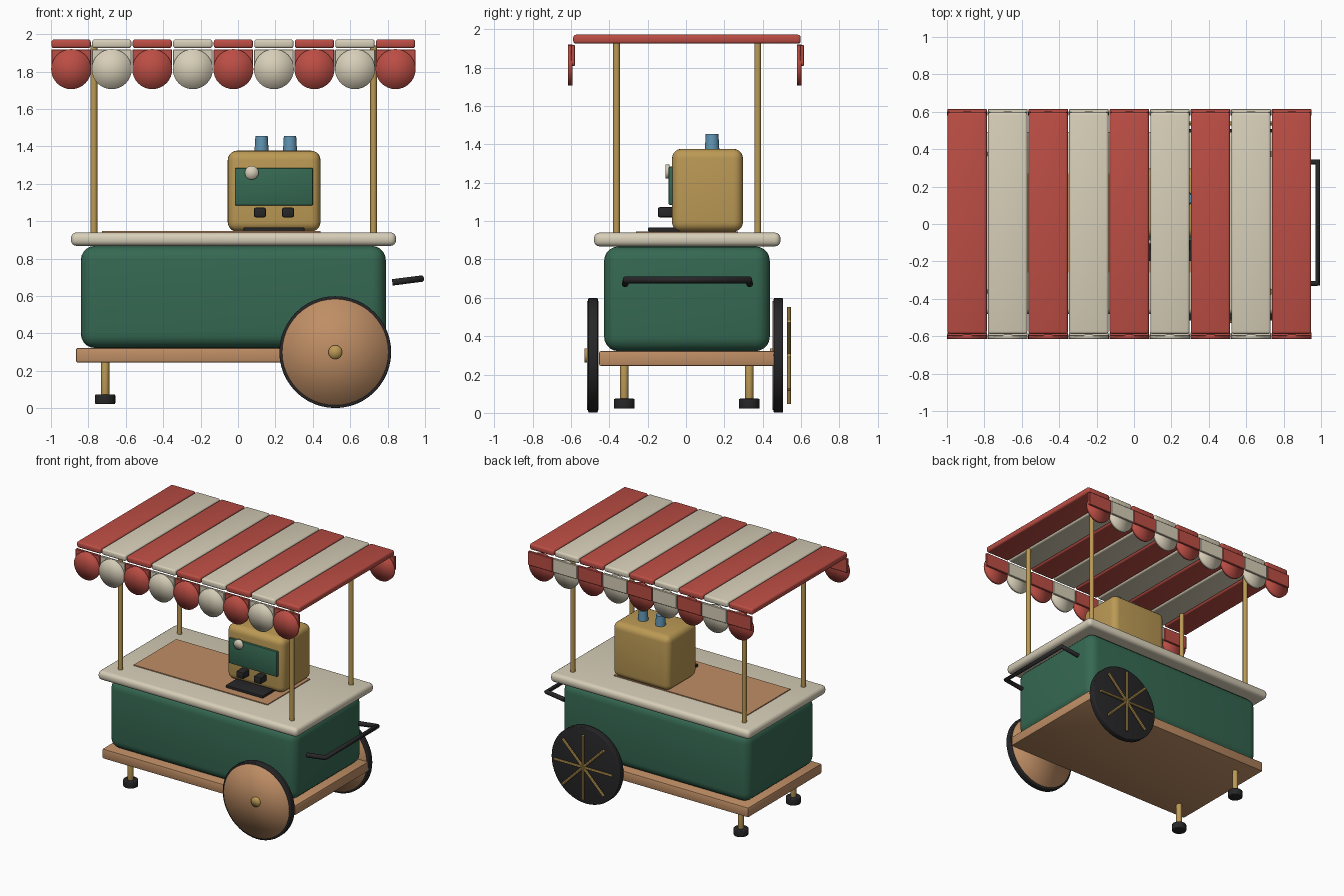
import bpy, bmesh, math
from mathutils import Matrix, Vector

if "Cube" in bpy.data.objects:
    bpy.data.objects.remove(bpy.data.objects["Cube"])


def mat(name, rgb):
    m = bpy.data.materials.new(name)
    m.diffuse_color = (*rgb, 1)
    m.use_nodes = True
    m.node_tree.nodes["Principled BSDF"].inputs["Base Color"].default_value = m.diffuse_color
    return m


RED = mat("awning red", (0.50, 0.075, 0.058))
CREAM = mat("cream", (0.68, 0.62, 0.48))
GREEN = mat("dark green", (0.036, 0.14, 0.085))
BRASS = mat("brass", (0.50, 0.32, 0.09))
WOOD = mat("wood", (0.52, 0.27, 0.13))
BLACK = mat("black", (0.02, 0.02, 0.022))
BLUE = mat("cup blue", (0.12, 0.30, 0.45))


def finish(bm, name, material, angle=35):
    bmesh.ops.recalc_face_normals(bm, faces=bm.faces[:])
    me = bpy.data.meshes.new(name)
    bm.to_mesh(me)
    bm.free()
    me.materials.append(material)
    me.polygons.foreach_set("use_smooth", [True] * len(me.polygons))
    if angle:
        me.set_sharp_from_angle(angle=math.radians(angle))
    ob = bpy.data.objects.new(name, me)
    bpy.context.collection.objects.link(ob)
    return ob


def box(name, x, y, z, material, bevel=0.0, segs=3):
    """Box from (min, max) ranges, with rounded edges."""
    bm = bmesh.new()
    bmesh.ops.create_cube(bm, size=1)
    for v in bm.verts:
        v.co = Vector([(r[0] + r[1]) / 2 + c * (r[1] - r[0]) for c, r in zip(v.co, (x, y, z))])
    if bevel:
        bmesh.ops.bevel(bm, geom=bm.edges[:], offset=bevel, segments=segs,
                        profile=0.5, affect='EDGES')
    return finish(bm, name, material)


def cyl(name, a, b, r, material, r2=None, segs=24, bevel=0.0, angle=35):
    """Cylinder or cone from point a to point b."""
    a, b = Vector(a), Vector(b)
    d = b - a
    bm = bmesh.new()
    bmesh.ops.create_cone(bm, cap_ends=True, cap_tris=not bevel, segments=segs, radius1=r,
                          radius2=r if r2 is None else r2, depth=d.length)
    if bevel:
        rim = [e for e in bm.edges if abs(e.verts[0].co.z - e.verts[1].co.z) < 1e-5]
        bmesh.ops.bevel(bm, geom=rim, offset=bevel, segments=3, profile=0.5, affect='EDGES')
    rot = Vector((0, 0, 1)).rotation_difference(d).to_matrix().to_4x4()
    bm.transform(Matrix.Translation((a + b) / 2) @ rot)
    return finish(bm, name, material, angle)


# cart body, base board and counter
box("base_board", (-0.866, 0.816), (-0.453, 0.463), (0.245, 0.322), WOOD, 0.008, 2)
box("cart_body", (-0.84, 0.79), (-0.427, 0.437), (0.322, 0.868), GREEN, 0.075, 5)
box("counter_top", (-0.893, 0.845), (-0.48, 0.493), (0.868, 0.94), CREAM, 0.03, 4)
box("counter_inlay", (-0.727, 0.44), (-0.26, 0.27), (0.93, 0.947), WOOD)

# canopy posts
for i, x in enumerate((-0.77, 0.725)):
    for j, y in enumerate((-0.362, 0.374)):
        cyl(f"canopy_post_{i}{j}", (x, y, 0.93), (x, y, 1.94), 0.018, BRASS, segs=16)

# striped canopy with scalloped valance front and back
pitch = 0.2168
for i in range(9):
    c = -0.892 + pitch * i
    m = CREAM if i % 2 else RED
    box(f"canopy_stripe_{i}", (c - 0.105, c + 0.105), (-0.588, 0.598), (1.925, 1.972), m, 0.014)
    for side, y in (("front", -0.597), ("back", 0.597)):
        box(f"valance_strip_{side}_{i}", (c - 0.106, c + 0.106), (y - 0.002, y + 0.018),
            (1.81, 1.918), m, 0.003, 1)
        cyl(f"valance_scallop_{side}_{i}", (c, y - 0.018, 1.813), (c, y + 0.005, 1.813),
            0.107, m, segs=32, angle=0)

# wheels
wx, wz = 0.52, 0.30
for side, y in (("front", -0.485), ("back", 0.482)):
    cyl(f"tyre_{side}", (wx, y - 0.025, wz), (wx, y + 0.025, wz), 0.299, BLACK, segs=48, bevel=0.006)
    out = 0.030 if side == "front" else 0.022
    cyl(f"wheel_disc_{side}", (wx, y - 0.031, wz), (wx, y + out, wz), 0.284, WOOD,
        segs=48, angle=0)
    cyl(f"wheel_hub_{side}", (wx, y - 0.045, wz), (wx, y + 0.02, wz), 0.037, BRASS, segs=24, angle=0)

# brass spokes standing off the back wheel
for k in range(4):
    a = math.pi * k / 4
    d = Vector((math.sin(a), 0, math.cos(a))) * 0.253
    c = Vector((wx, 0.537, wz))
    cyl(f"wheel_spoke_{k}", c - d, c + d, 0.011, BRASS, segs=8)

# support legs with feet
for i, y in enumerate((-0.322, 0.33)):
    cyl(f"support_leg_{i}", (-0.71, y, 0.06), (-0.71, y, 0.25), 0.022, BRASS, segs=16, bevel=0.008)
    cyl(f"support_foot_{i}", (-0.71, y, 0.022), (-0.71, y, 0.074), 0.054, BLACK, bevel=0.006)

# push handle: a bent tube
cu = bpy.data.curves.new("push_handle", 'CURVE')
cu.dimensions = '3D'
cu.bevel_depth = 0.018
cu.bevel_resolution = 3
cu.use_fill_caps = True
pts = [(0.825, -0.317, 0.673), (0.982, -0.317, 0.693), (0.982, 0.332, 0.693), (0.825, 0.332, 0.673)]
sp = cu.splines.new('POLY')
sp.points.add(len(pts) - 1)
for p, co in zip(sp.points, pts):
    p.co = (*co, 1)
cu.materials.append(BLACK)
bpy.context.collection.objects.link(bpy.data.objects.new("push_handle", cu))

# coffee machine
box("machine_body", (-0.055, 0.441), (-0.073, 0.297), (0.945, 1.377), BRASS, 0.05, 5)
box("machine_panel", (-0.017, 0.401), (-0.09, -0.06), (1.085, 1.284), GREEN, 0.005, 2)
cyl("machine_dial", (0.073, -0.106, 1.259), (0.073, -0.085, 1.259), 0.037, CREAM, angle=0)
box("drip_tray", (0.03, 0.355), (-0.198, -0.03), (0.945, 0.966), BLACK, 0.005, 2)
for i, x in enumerate((0.117, 0.268)):
    box(f"brew_spout_{i}", (x - 0.032, x + 0.032), (-0.147, -0.06), (1.02, 1.073), BLACK, 0.01, 2)

# cups on top of the machine
for i, x in enumerate((0.126, 0.278)):
    cyl(f"cup_{i}", (x, 0.136, 1.37), (x, 0.136, 1.455), 0.038, BLUE, r2=0.033)
